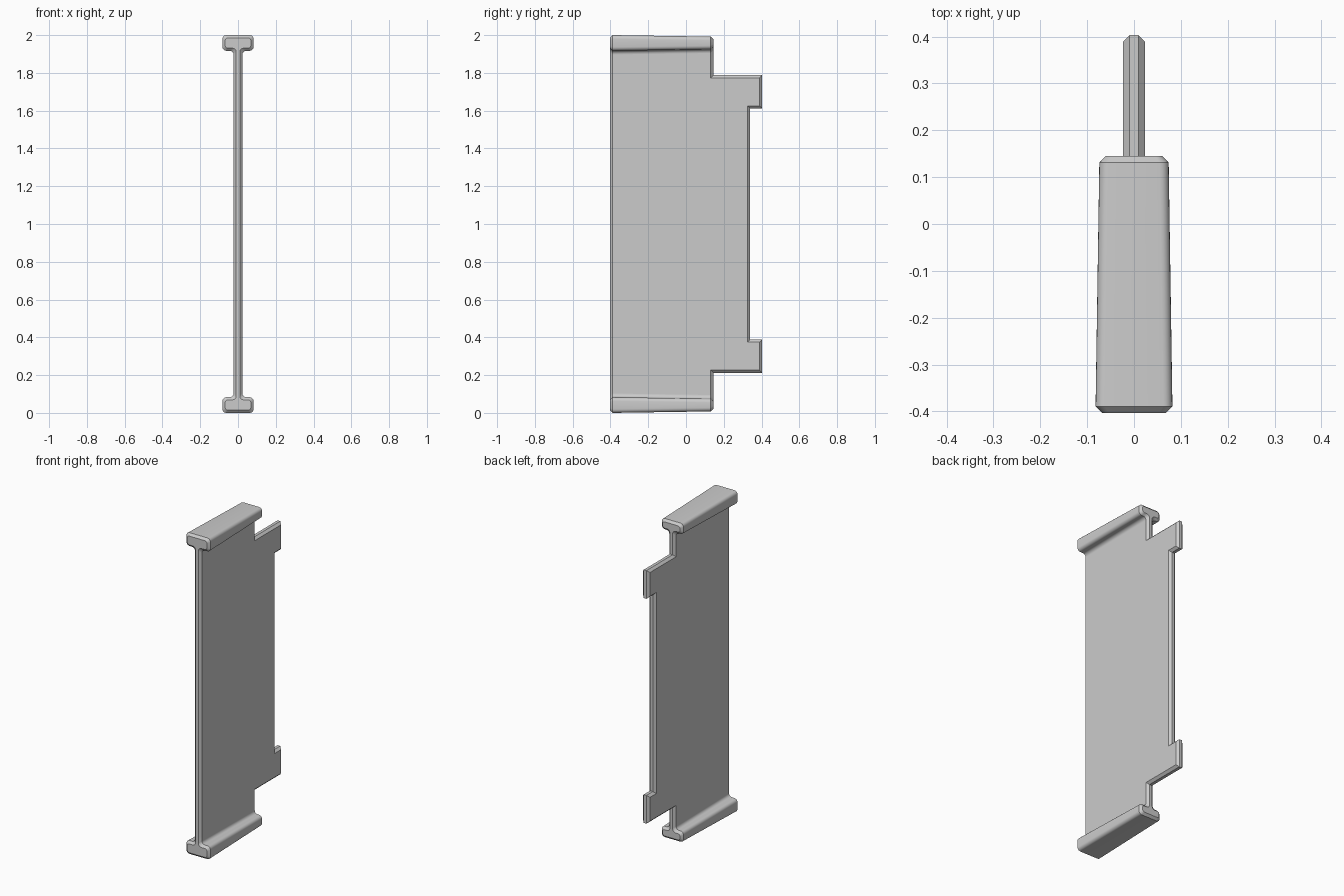
import bpy, bmesh
from math import radians, sin, cos
from mathutils import Vector

cube = bpy.data.objects.get("Cube")
if cube:
    bpy.data.objects.remove(cube)

grey = bpy.data.materials.new("plain_grey")
grey.use_nodes = True
colour = (0.6, 0.6, 0.6, 1)
grey.diffuse_color = colour
grey.node_tree.nodes["Principled BSDF"].inputs["Base Color"].default_value = colour

FRONT, BACK, TOP, CHAMFER = -0.403, 0.403, 2.0, 0.014
RAIL_BACK = 0.145
WEB = 0.0235


def finish(name, bm, angle):
    bmesh.ops.recalc_face_normals(bm, faces=bm.faces)
    mesh = bpy.data.meshes.new(name)
    bm.to_mesh(mesh)
    bm.free()
    mesh.materials.append(grey)
    obj = bpy.data.objects.new(name, mesh)
    bpy.context.collection.objects.link(obj)
    bpy.ops.object.select_all(action="DESELECT")
    obj.select_set(True)
    bpy.context.view_layer.objects.active = obj
    bpy.ops.object.shade_smooth_by_angle(angle=radians(angle))
    return obj


def arc(cx, cz, r, start, end, steps=5):
    angles = [radians(start + (end - start) * i / steps) for i in range(steps + 1)]
    return [(cx + r * cos(a), cz + r * sin(a)) for a in angles]


def rail_section(half, top, under, inset):
    """Flange with rounded edges and a fillet running into the web."""
    r, fillet = 0.02 - inset * 0.4, 0.02
    half, top, under, web = half - inset, top - inset, under + inset, WEB - inset
    side = arc(half - r, top - r, r, 90, 0)
    side += arc(half - r, under + r, r, 0, -90)
    side += arc(web + fillet, under - fillet, fillet, 90, 180)
    side.append((web, TOP - 0.13))
    return side + [(-x, z) for x, z in reversed(side)]


# Web plate with two rear lugs
lower = [(RAIL_BACK, 0.03), (RAIL_BACK, 0.212), (BACK, 0.212), (BACK, 0.388), (0.34, 0.388)]
outline = [(FRONT, 0.03)] + lower
outline += [(y, TOP - z) for y, z in reversed(outline)]
bm = bmesh.new()
face = bm.faces.new([bm.verts.new((-WEB, y, z)) for y, z in outline])
made = bmesh.ops.extrude_face_region(bm, geom=[face])["geom"]
bmesh.ops.translate(bm, vec=Vector((2 * WEB, 0, 0)),
                    verts=[v for v in made if isinstance(v, bmesh.types.BMVert)])
rims = [e for e in bm.edges if abs(e.verts[0].co.x - e.verts[1].co.x) < 0.001]
bmesh.ops.bevel(bm, geom=rims, offset=CHAMFER, segments=1, affect="EDGES")
finish("web_plate", bm, 20)

# Tapered end rails, lofted front to back with chamfered ends
stations = [
    (FRONT, 0.082, TOP, 1.917, CHAMFER),
    (FRONT + CHAMFER, 0.082, TOP, 1.917, 0),
    (RAIL_BACK - CHAMFER, 0.074, 1.992, 1.925, 0),
    (RAIL_BACK, 0.074, 1.992, 1.925, CHAMFER),
]
for name, flip in (("top_rail", False), ("bottom_rail", True)):
    bm = bmesh.new()
    rings = []
    for y, half, top, under, inset in stations:
        points = rail_section(half, top, under, inset)
        rings.append([bm.verts.new((x, y, TOP - z if flip else z)) for x, z in points])
    count = len(rings[0])
    for a, b in zip(rings, rings[1:]):
        for i in range(count):
            j = (i + 1) % count
            bm.faces.new((a[i], a[j], b[j], b[i]))
    bm.faces.new(rings[0])
    bm.faces.new(rings[-1])
    finish(name, bm, 35)
